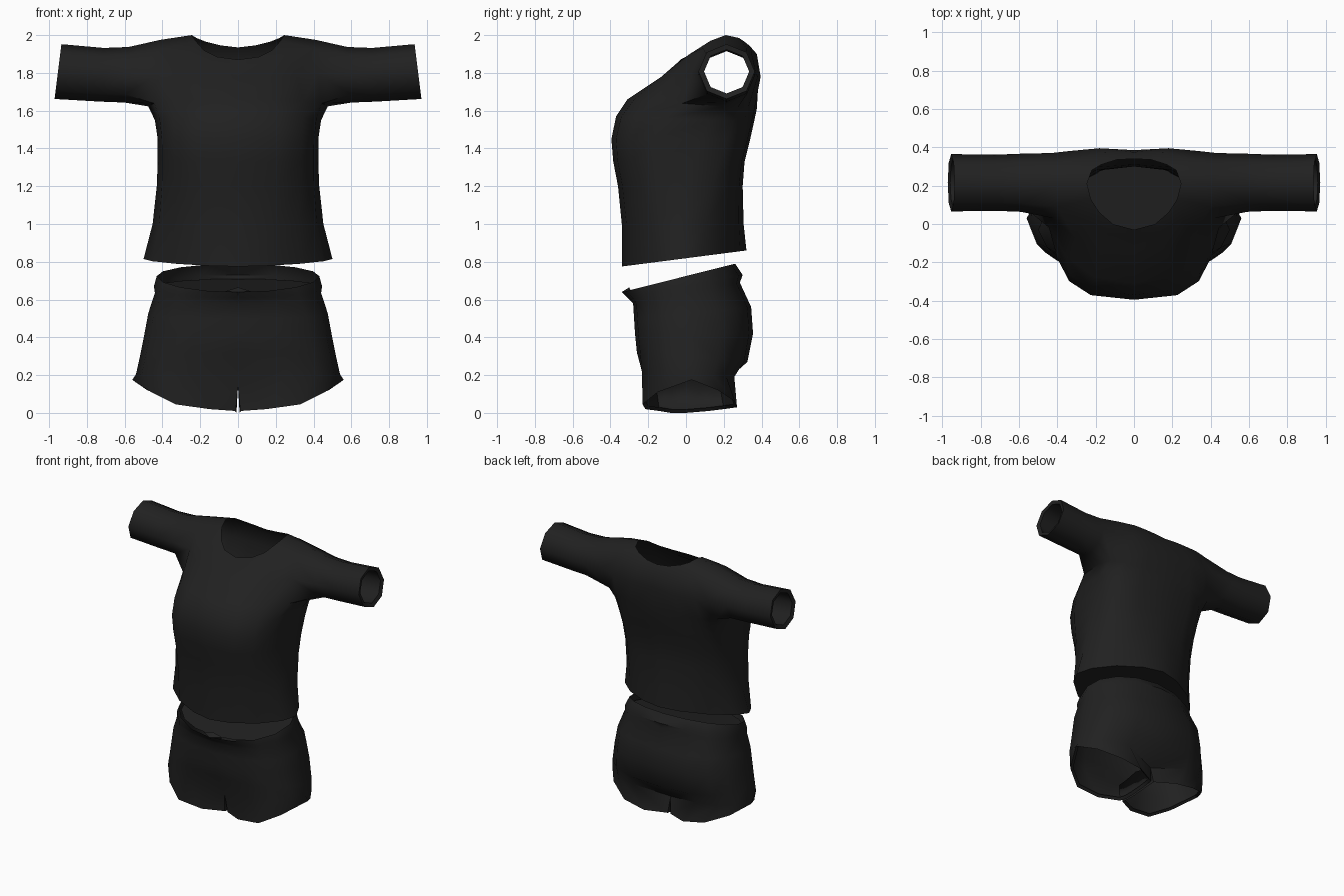
import bpy, bmesh
from math import sin, cos, pi, radians
from mathutils import Vector

cube = bpy.data.objects.get("Cube")
if cube:
    bpy.data.objects.remove(cube)

cloth = bpy.data.materials.new("black_cloth")
cloth.use_nodes = True
colour = (0.015, 0.015, 0.015, 1)
cloth.diffuse_color = colour
shader = next(n for n in cloth.node_tree.nodes if n.type == 'BSDF_PRINCIPLED')
shader.inputs["Base Color"].default_value = colour
shader.inputs["Roughness"].default_value = 0.9


def half_ring(z_front, z_back, y_front, y_back, width, y_side, power):
    """Nine points from centre front, round the left side, to centre back."""
    points = []
    for k in range(9):
        a = k * pi / 8
        c = cos(a)
        x = 0 if k in (0, 8) else width * sin(a) ** power
        reach = (y_front if c > 0 else y_back) - y_side
        y = y_side + reach * abs(c) ** power
        t = (y - y_front) / (y_back - y_front)
        points.append(Vector((x, y, z_front + (z_back - z_front) * t)))
    return points


def add_ring(bm, points):
    return [bm.verts.new(p) for p in points]


def bridge(bm, a, b, closed=False, skip=()):
    n = len(a)
    for k in range(n if closed else n - 1):
        if k not in skip:
            m = (k + 1) % n
            bm.faces.new((a[k], a[m], b[m], b[k]))


def finish(name, bm, angle=50):
    """Turn a left half into a mirrored, smooth shaded object."""
    bmesh.ops.recalc_face_normals(bm, faces=bm.faces)
    mesh = bpy.data.meshes.new(name)
    bm.to_mesh(mesh)
    bm.free()
    mesh.materials.append(cloth)
    obj = bpy.data.objects.new(name, mesh)
    bpy.context.collection.objects.link(obj)
    bpy.ops.object.select_all(action='DESELECT')
    obj.select_set(True)
    bpy.context.view_layer.objects.active = obj
    bpy.ops.object.shade_smooth_by_angle(angle=radians(angle))
    mirror = obj.modifiers.new("mirror", 'MIRROR')
    mirror.merge_threshold = 0.002


# Shirt body, hem to armpit, with the side seam drifting back as it rises
bm = bmesh.new()
body = [
    (.775, .86, -.34, .32, .50, -.03, 1.25),
    (1.0, 1.0, -.34, .305, .452, -.02, 1.0),
    (1.2, 1.2, -.36, .30, .43, .01, .82),
    (1.33, 1.33, -.385, .31, .425, .04, .72),
    (1.45, 1.45, -.395, .34, .425, .08, .66),
    (1.57, 1.54, -.37, .36, .44, .13, .72),
    (1.66, 1.61, -.31, .375, .475, .20, .88),
]
rows = [add_ring(bm, half_ring(*r)) for r in body]
for low, high in zip(rows, rows[1:]):
    bridge(bm, low, high)

# Panel closing the hem
bm.faces.new(rows[0])

# Yoke round the armhole, shoulders and neckline
chest = [(0, -.13, 1.77), (.17, -.13, 1.78), (.31, -.07, 1.78), (.42, .03, 1.8),
         (.43, .37, 1.8), (.34, .38, 1.78), (.18, .395, 1.78), (0, .385, 1.78)]
shoulder = [(0, -.07, 1.825), (.13, -.05, 1.85), (.26, .02, 1.9), (.40, .09, 1.93),
            (.41, .21, 1.975),
            (.41, .32, 1.93), (.28, .34, 1.94), (.15, .375, 1.9), (0, .375, 1.88)]
neck = [(0, -.03, 1.87), (.11, 0, 1.885), (.18, .06, 1.92), (.225, .13, 1.97),
        (.245, .21, 2.0),
        (.22, .28, 1.985), (.17, .31, 1.965), (.09, .335, 1.945), (0, .34, 1.935)]
armpit = rows[-1]
chest, shoulder, neck = [add_ring(bm, r) for r in (chest, shoulder, neck)]
for part in (slice(0, 4), slice(-4, None)):
    bridge(bm, armpit[part], chest[part])
    bridge(bm, chest[part], shoulder[part])
bridge(bm, shoulder, neck)

# Sleeve, turned in at the cuff
ring = [armpit[4], armpit[5], chest[4], shoulder[5],
        shoulder[4], shoulder[3], chest[3], armpit[3]]
for x, zc, r, tilt in [(.59, 1.79, .147, .01), (.72, 1.79, .142, .01),
                       (.953, 1.807, .145, .018), (.945, 1.807, .116, .013),
                       (.75, 1.79, .125, .01)]:
    points = []
    for k in range(8):
        a = k * pi / 4
        points.append((x + tilt * cos(a), .215 + r * 1.03 * sin(a), zc - r * cos(a)))
    new = add_ring(bm, points)
    bridge(bm, ring, new, closed=True)
    ring = new
finish("shirt", bm)

# Shorts, waist rim to upper thigh
bm = bmesh.new()
hips = [
    (.64, .79, -.335, .26, .43, 0, 1.0),
    (.61, .73, -.31, .30, .445, 0, .9),
    (.58, .69, -.28, .285, .44, 0, .8),
    (.5, .56, -.275, .345, .475, .01, .78),
    (.42, .42, -.27, .355, .495, .02, .78),
    (.32, .27, -.26, .325, .52, .03, .78),
]
rows = [add_ring(bm, half_ring(*r)) for r in hips]
for high, low in zip(rows, rows[1:]):
    bridge(bm, high, low)

# Crotch and legs
thigh = half_ring(.22, .19, -.25, .27, .54, .03, .78)
thigh[0] = Vector((0, -.16, .15))
thigh[8] = Vector((0, .18, .14))
thigh = add_ring(bm, thigh)
bridge(bm, rows[-1], thigh)
thigh += add_ring(bm, [(0, .1, .16), (0, .02, .18), (0, -.08, .16)])
hem = [(.012, -.14, .01), (.15, -.215, .02), (.33, -.23, .045), (.46, -.15, .11),
       (.56, .03, .175),
       (.48, .17, .12), (.33, .26, .06), (.16, .27, .03), (.012, .2, .02),
       (.008, .12, .01), (.008, 0, 0), (.008, -.08, 0)]
hem = [Vector(p) for p in hem]
centre = sum(hem, Vector()) / len(hem)
cuff = [centre + (p - centre) * .93 + Vector((0, 0, .015)) for p in hem]
hem, cuff = add_ring(bm, hem), add_ring(bm, cuff)
bridge(bm, thigh, hem, closed=True)
bridge(bm, hem, cuff, closed=True)
finish("shorts", bm)

# Panel closing the waist
bm = bmesh.new()
bm.faces.new(add_ring(bm, half_ring(.635, .71, -.29, .28, .425, 0, 1.0)))
finish("waist_panel", bm)

# Small fold at the front of the waistband
bm = bmesh.new()
side, tip, base, top = add_ring(bm, [(.08, -.29, .64), (0, -.34, .64),
                                     (0, -.283, .585), (0, -.3, .665)])
bm.faces.new((side, tip, base))
bm.faces.new((side, top, tip))
finish("waist_fold", bm)
